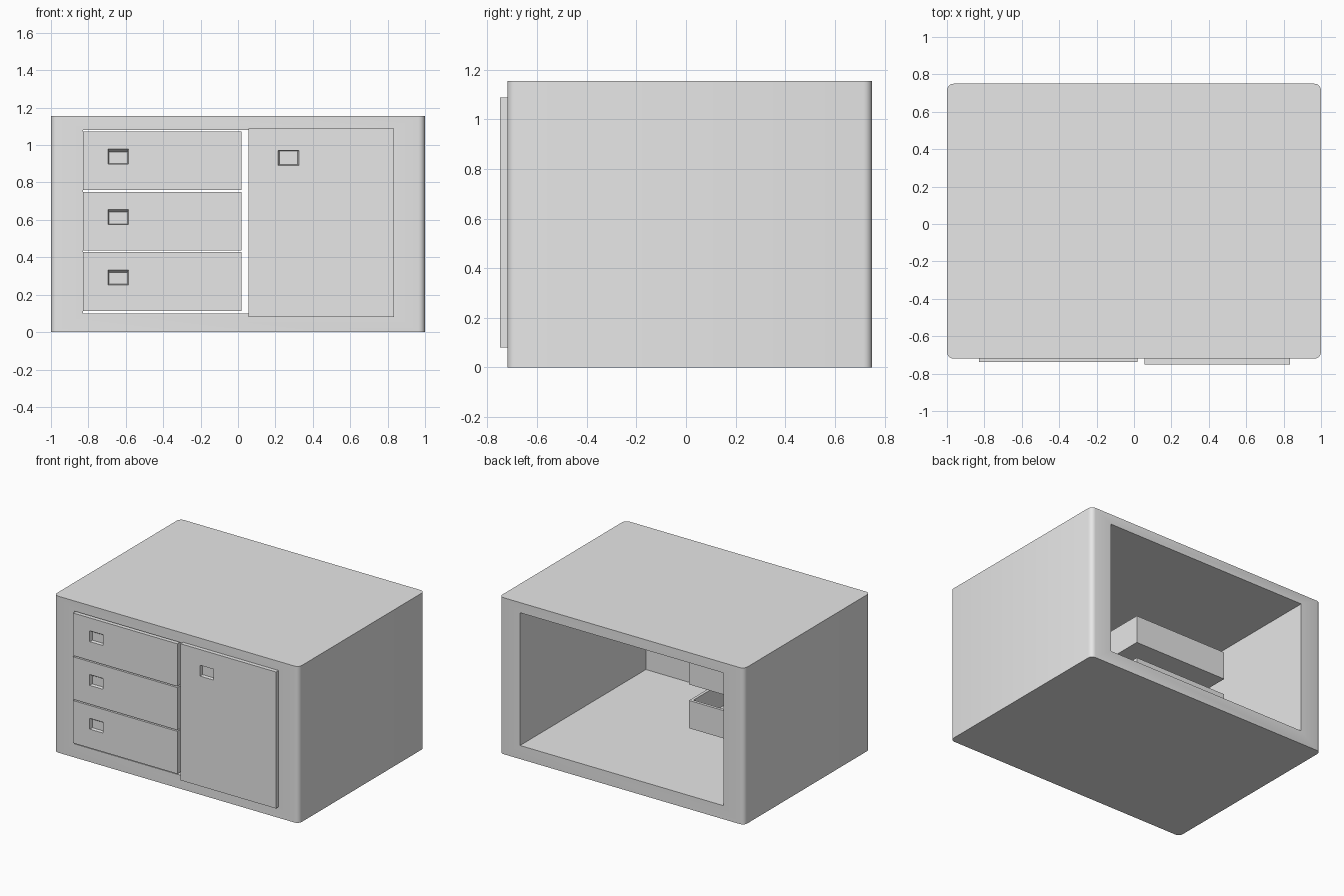
import bpy, bmesh
from mathutils import Vector

if "Cube" in bpy.data.objects:
    bpy.data.objects.remove(bpy.data.objects["Cube"], do_unlink=True)

GREY = (0.8, 0.8, 0.8, 1)
mat = bpy.data.materials.new("light grey")
mat.use_nodes = True
mat.diffuse_color = GREY
mat.node_tree.nodes["Principled BSDF"].inputs["Base Color"].default_value = GREY


def box(name, x, y, z, shape=None):
    """Box from (min, max) ranges; shape(bm) may refine the mesh."""
    bm = bmesh.new()
    bmesh.ops.create_cube(bm, size=1)
    for v in bm.verts:
        v.co = [r[1] if c > 0 else r[0] for c, r in zip(v.co, (x, y, z))]
    if shape:
        shape(bm)
    bmesh.ops.recalc_face_normals(bm, faces=bm.faces)
    mesh = bpy.data.meshes.new(name)
    bm.to_mesh(mesh)
    bm.free()
    mesh.materials.append(mat)
    obj = bpy.data.objects.new(name, mesh)
    bpy.context.collection.objects.link(obj)
    return obj


def activate(obj):
    bpy.ops.object.select_all(action='DESELECT')
    obj.select_set(True)
    bpy.context.view_layer.objects.active = obj


def cut(obj, cutter):
    """Subtract the cutter, then discard it."""
    mod = obj.modifiers.new("cut", 'BOOLEAN')
    mod.operation = 'DIFFERENCE'
    mod.solver = 'EXACT'
    mod.object = cutter
    activate(obj)
    bpy.ops.object.modifier_apply(modifier=mod.name)
    bpy.data.objects.remove(cutter, do_unlink=True)


def round_uprights(bm):
    edges = [e for e in bm.edges
             if abs(e.verts[0].co.z - e.verts[1].co.z) > 0.5]
    bmesh.ops.bevel(bm, geom=edges, offset=0.035, segments=4,
                    profile=0.5, affect='EDGES')


def hollow_tray(bm):
    """Open the top of a box, leaving thin walls and a floor."""
    top = max(bm.faces, key=lambda f: f.calc_center_median().z)
    height = top.calc_center_median().z - min(v.co.z for v in bm.verts)
    bmesh.ops.inset_region(bm, faces=[top], thickness=0.03)
    new = bmesh.ops.extrude_discrete_faces(bm, faces=[top])["faces"][0]
    bmesh.ops.translate(bm, verts=new.verts, vec=Vector((0, 0, 0.03 - height)))


def finger_pull(panel, x, z, front, slope):
    """Sink a small rectangular pull whose top slopes inward."""
    def taper(bm):
        back = max(v.co.y for v in bm.verts)
        for v in bm.verts:
            if v.co.y == back:
                v.co.x += 0.006 if v.co.x < x else -0.006
                v.co.z += 0.004 if v.co.z < z else -slope
    cut(panel, box("pull_cutter", (x - 0.055, x + 0.055),
                   (front, front + 0.022),
                   (z - 0.04, z + 0.04), taper))


# Cabinet shell: rounded uprights, open from front to back
shell = box("cabinet_shell", (-1, 1), (-0.72, 0.75), (0, 1.155), round_uprights)
cut(shell, box("opening_cutter", (-0.83, 0.83), (-1, 1), (0.1, 1.08)))
activate(shell)
bpy.ops.object.shade_smooth_by_angle(angle=0.6)

# Three stacked drawers, each a front panel and an open tray
for i, level in enumerate(("lower", "middle", "upper")):
    z = 0.27 + i * 0.323
    front = box(level + "_drawer_front", (-0.83, 0.02), (-0.737, -0.70),
                (z - 0.157, z + 0.157))
    finger_pull(front, -0.64, z + 0.022, -0.737, 0.014)
    box(level + "_drawer_tray", (-0.787, -0.025), (-0.70, 0),
        (z - 0.1, z + 0.105), hollow_tray)

# Overlay door covering the other half of the opening
door = box("door", (0.057, 0.835), (-0.75, -0.718), (0.08, 1.088))
finger_pull(door, 0.27, 0.932, -0.75, 0.005)
